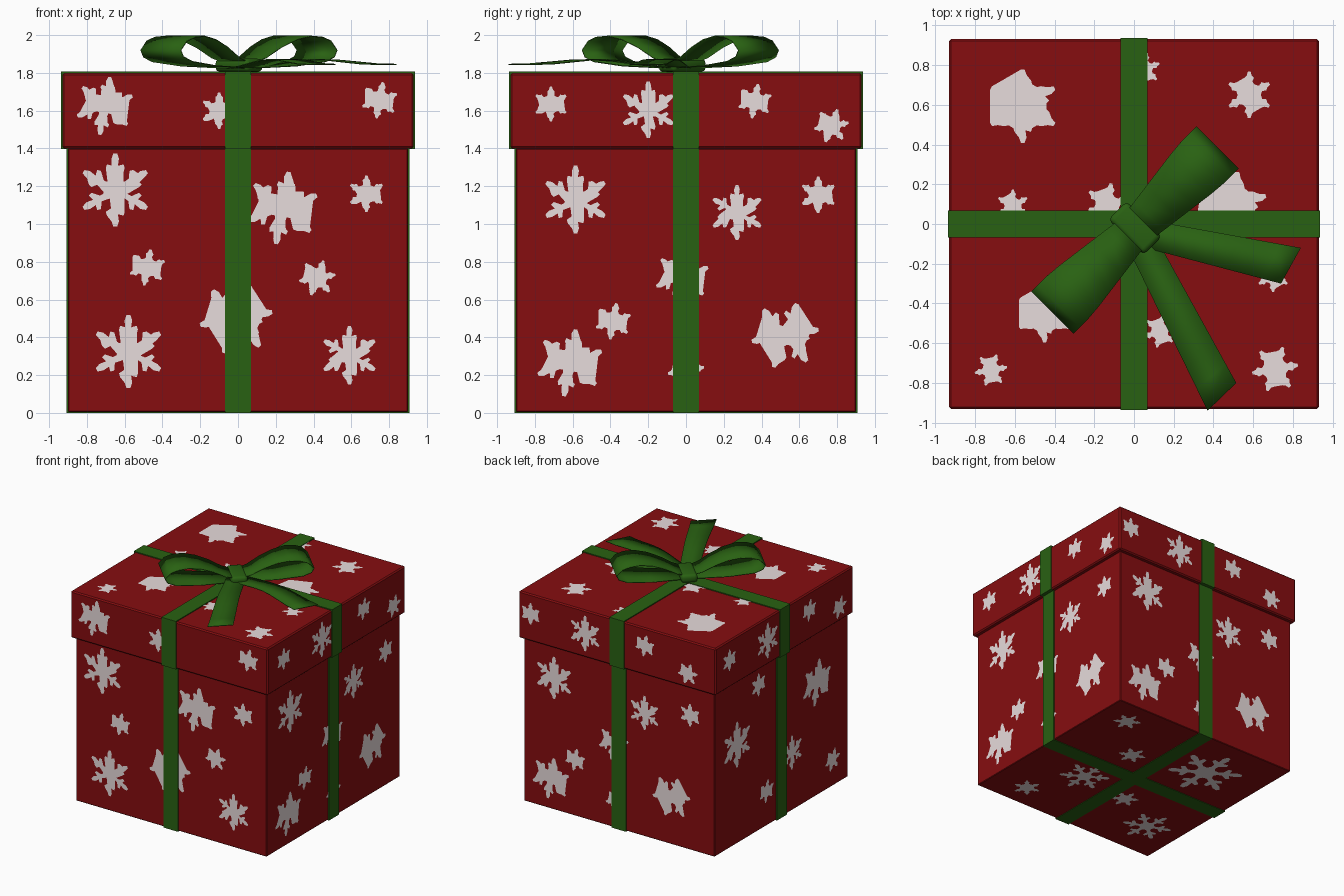
import bpy, bmesh, math
from mathutils import Vector, Matrix

if "Cube" in bpy.data.objects:
    bpy.data.objects.remove(bpy.data.objects["Cube"])


def material(name, rgb):
    m = bpy.data.materials.new(name)
    m.diffuse_color = (*rgb, 1)
    m.use_nodes = True
    m.node_tree.nodes["Principled BSDF"].inputs["Base Color"].default_value = m.diffuse_color
    return m


RED = material("wrapping red", (0.24, 0.004, 0.005))
GREEN = material("ribbon green", (0.022, 0.12, 0.006))
WHITE = material("snow white", (0.83, 0.74, 0.74))


def finish(name, bm, mat, smooth=False, fix_normals=True):
    if fix_normals:
        bmesh.ops.recalc_face_normals(bm, faces=bm.faces)
    me = bpy.data.meshes.new(name)
    bm.to_mesh(me)
    bm.free()
    me.materials.append(mat)
    ob = bpy.data.objects.new(name, me)
    bpy.context.collection.objects.link(ob)
    if smooth:
        bpy.context.view_layer.objects.active = ob
        ob.select_set(True)
        bpy.ops.object.shade_smooth_by_angle(angle=math.radians(40))
        ob.select_set(False)
    return ob


def box(name, size, center, mat, bevel, segments=1, turn=0):
    bm = bmesh.new()
    bmesh.ops.create_cube(bm, size=1, matrix=Matrix.Translation(center)
                          @ Matrix.Rotation(turn, 4, 'Z') @ Matrix.Diagonal((*size, 1)))
    bmesh.ops.bevel(bm, geom=bm.edges[:], offset=bevel, segments=segments,
                    profile=0.5, affect='EDGES')
    return finish(name, bm, mat, segments > 1)


# Box and lid
box("box_body", (1.8, 1.8, 1.395), (0, 0, 0.7025), RED, 0.005)
box("box_lid", (1.86, 1.86, 0.4), (0, 0, 1.6), RED, 0.01)

# Flat ribbon bands, stepping out over the lid
HALF = [(0.907, 0), (0.907, 1.398), (0.937, 1.398), (0.937, 1.808)]
PROFILE = HALF + [(-a, z) for a, z in reversed(HALF)]
for name, turn in (("ribbon_across", 0), ("ribbon_front_to_back", math.pi / 2)):
    bm = bmesh.new()
    face = bm.faces.new([bm.verts.new((a, -0.068, z)) for a, z in PROFILE])
    new = bmesh.ops.extrude_face_region(bm, geom=[face])["geom"]
    bmesh.ops.translate(bm, vec=(0, 0.136, 0),
                        verts=[v for v in new if isinstance(v, bmesh.types.BMVert)])
    bmesh.ops.rotate(bm, verts=bm.verts, matrix=Matrix.Rotation(turn, 3, 'Z'))
    finish(name, bm, GREEN)


# Bow: thin strips given by pairs of left and right edge points
def strip(name, pairs):
    bm = bmesh.new()
    rows = [[bm.verts.new(p) for p in pair] for pair in pairs]
    for (a, b), (c, d) in zip(rows, rows[1:]):
        bm.faces.new((a, b, d, c))
    mod = finish(name, bm, GREEN, True).modifiers.new("thickness", 'SOLIDIFY')
    mod.thickness = 0.006
    mod.offset = 0


# Loops: a teardrop along the diagonal, rising to a rounded end
LOOP = [(0, 1.85), (0.1, 1.88), (0.2, 1.935), (0.3, 1.975), (0.4, 1.994), (0.48, 1.988),
        (0.54, 1.968), (0.585, 1.92), (0.565, 1.885), (0.5, 1.86), (0.3, 1.837), (0, 1.825)]
CENTER = Vector((0.005, -0.03, 0))
ALONG, ACROSS = Vector((1, 1, 0)).normalized(), Vector((1, -1, 0)).normalized()
for name, sign in (("bow_loop_right", 1), ("bow_loop_left", -1)):
    pairs = []
    for s, z in LOOP:
        w = 0.09 + 0.06 * min(1, s / 0.45)
        mid = CENTER + ALONG * s * sign + Vector((0, 0, z))
        pairs.append((mid - ACROSS * w, mid + ACROSS * w))
    strip(name, pairs)

# Tails: straight in plan with a gentle hump
TAILS = {"bow_tail_side": ((0.02, 0.03), (0.84, -0.12), (0.02, -0.11), (0.74, -0.30)),
         "bow_tail_front": ((0.09, -0.03), (0.515, -0.8), (-0.06, -0.06), (0.37, -0.94))}
for name, ends in TAILS.items():
    l0, l1, r0, r1 = (Vector(e).to_3d() for e in ends)
    pairs = []
    for i in range(9):
        t = i / 8
        up = Vector((0, 0, 1.825 + 0.02 * t + 0.035 * math.sin(math.pi * t) ** 2))
        pairs.append((l0.lerp(l1, t) + up, r0.lerp(r1, t) + up))
    strip(name, pairs)

box("bow_knot", (0.13, 0.25, 0.07), (0.005, -0.02, 1.84), GREEN, 0.025, 3, math.pi / 4)

# Snowflake outlines: half of one arm (along, across), mirrored and turned six times
BIG = [(0.25, 0.12), (0.33, 0.07), (0.46, 0.08), (0.58, 0.25), (0.68, 0.22),
       (0.64, 0.07), (0.83, 0.1), (0.97, 0.05)]
SMALL = [(0.45, 0.22), (0.55, 0.13), (0.72, 0.2), (0.8, 0.11), (0.97, 0.06)]


def outline(half):
    arm = [Vector((a, -b)) for a, b in half] + [Vector(p) for p in reversed(half)]
    return [Matrix.Rotation(k * math.pi / 3, 2) @ p for k in range(6) for p in arm]


# Flake centres (right, up) on each side, grouped by radius
FRONT = {0.2: [(-.65, 1.18), (.235, 1.085), (-.01, .5), (-.58, .325)],
         0.16: [(.59, .305), (-.705, 1.625)],
         0.1: [(.68, 1.16), (-.48, .77), (.42, .715), (-.1, 1.6), (.75, 1.655)]}
RIGHT = {0.185: [(-.585, 1.13), (-.615, .265), (.525, .41)],
         0.15: [(.27, 1.06), (-.02, .72)],
         0.1: [(.7, 1.155), (-.385, .485), (0, .225)]}
LEFT = {0.2: [(-.6, .85), (.477, .97)], 0.15: [(.14, .5)],
        0.1: [(-.31, 1.25), (-.2, .3), (.69, .23)]}
LID = {0.155: [(-.2, 1.605)], 0.095: [(-.715, 1.635), (.365, 1.65), (.77, 1.52)]}
TOP = {0.19: [(-.56, .593), (.49, .08)], 0.15: [(-.45, -.45)],
       0.12: [(.58, .65), (-.135, .09), (.71, -.73)],
       0.085: [(-.61, .09), (.13, -.54), (-.72, -.735), (.7, -.26), (.05, .78)]}
BOTTOM = {0.31: [(-.38, -.445)], 0.21: [(.33, .23), (-.577, .525)],
          0.115: [(.635, -.67), (.255, -.28), (.57, .67), (-.155, .3)]}


# Flakes lie just above the surface; those above the body move out to the lid
def snowflakes(name, layout, right, up, base, shift=0):
    bm = bmesh.new()
    normal = right.cross(up)
    for r, spots in layout.items():
        for i, (u, v) in enumerate(spots):
            out = base + (0.03 if up.z and v > 1.4 else 0)
            turn = Matrix.Rotation(math.radians(30 - 10 * (i % 3)), 2)
            pts = [turn @ p * r for p in outline(BIG if r > 0.125 else SMALL)]
            bm.faces.new([bm.verts.new(normal * out + right * (u + shift + p.x) + up * (v + p.y))
                          for p in pts])
    bmesh.ops.triangulate(bm, faces=bm.faces[:])
    finish("snowflakes_" + name, bm, WHITE, fix_normals=False)


X, Y, Z = Vector((1, 0, 0)), Vector((0, 1, 0)), Vector((0, 0, 1))
snowflakes("front", FRONT, X, Z, 0.903)
snowflakes("right", RIGHT, Y, Z, 0.903)
snowflakes("back", RIGHT, -X, Z, 0.903, -0.03)
snowflakes("left", LEFT, -Y, Z, 0.903)
for side, axis, shift in (("right", Y, 0), ("back", -X, -0.1), ("left", -Y, -0.03)):
    snowflakes(side + "_lid", LID, axis, Z, 0.903, shift)
snowflakes("top", TOP, X, Y, 1.803)
snowflakes("bottom", BOTTOM, X, -Y, -0.003)
